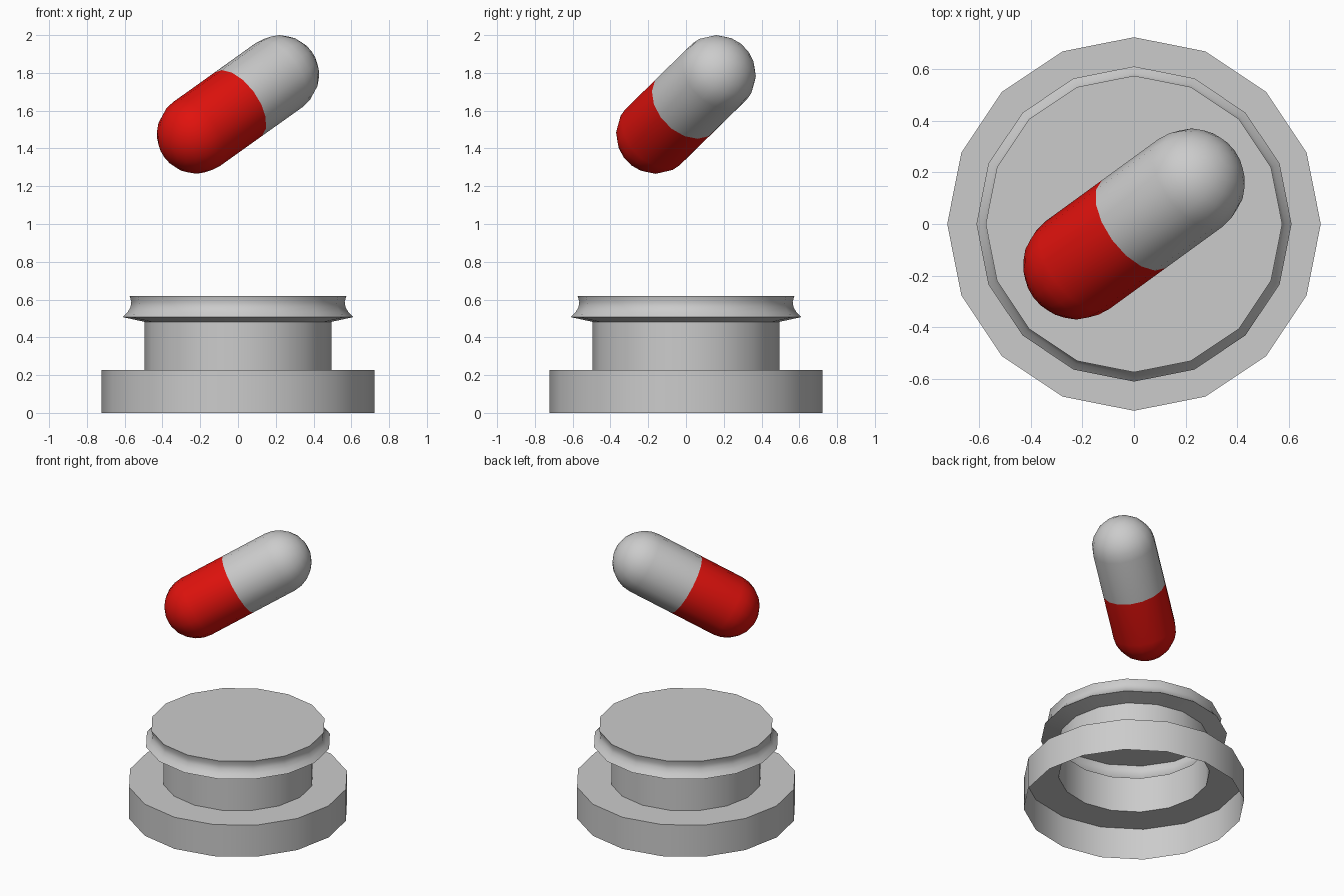
import bpy, bmesh, math
from mathutils import Vector

if "Cube" in bpy.data.objects:
    bpy.data.objects.remove(bpy.data.objects["Cube"])

SIDES = 16


def lathe(name, profile):
    """Spin (radius, z) points, listed bottom to top, around the z axis."""
    bm = bmesh.new()
    rings = []
    for r, z in profile:
        if r < 1e-5:
            rings.append([bm.verts.new((0, 0, z))] * SIDES)
        else:
            rings.append([bm.verts.new((r * math.cos(2 * math.pi * i / SIDES),
                                        r * math.sin(2 * math.pi * i / SIDES), z))
                          for i in range(SIDES)])
    for a, b in zip(rings, rings[1:]):
        for i in range(SIDES):
            j = (i + 1) % SIDES
            bm.faces.new(dict.fromkeys((a[i], a[j], b[j], b[i])))
    mesh = bpy.data.meshes.new(name)
    bm.to_mesh(mesh)
    bm.free()
    obj = bpy.data.objects.new(name, mesh)
    bpy.context.collection.objects.link(obj)
    bpy.ops.object.select_all(action='DESELECT')
    obj.select_set(True)
    bpy.context.view_layer.objects.active = obj
    bpy.ops.object.shade_smooth_by_angle(angle=math.radians(30))
    return obj


# Pedestal: a hollow shell, open underneath (base, neck, flared top)
lathe("pedestal", [
    (0.723, 0), (0.723, 0.228), (0.495, 0.228), (0.495, 0.482),
    (0.61, 0.507), (0.585, 0.532), (0.569, 0.56), (0.565, 0.588),
    (0.574, 0.62), (0, 0.62)])

# Floating tilted capsule in two halves
AXIS = Vector((0.22, 0.16, 0.157))
RADIUS, HALF, STEPS = 0.21, AXIS.length, 6
dome = [(RADIUS * math.cos(t), HALF + RADIUS * math.sin(t))
        for t in (math.pi / 2 * k / STEPS for k in range(STEPS + 1))]
upper = [(RADIUS, 0)] + dome
lower = [(r, -z) for r, z in reversed(upper)]

red = bpy.data.materials.new("red")
red.diffuse_color = (0.75, 0.006, 0.004, 1)
red.use_nodes = True
red.node_tree.nodes["Principled BSDF"].inputs["Base Color"].default_value = red.diffuse_color

for name, profile, material in (("capsule_upper_half", upper, None),
                                ("capsule_lower_half", lower, red)):
    half = lathe(name, profile)
    half.location = (0, 0, 1.633)
    half.rotation_euler = AXIS.to_track_quat('Z', 'Y').to_euler()
    if material:
        half.data.materials.append(material)
